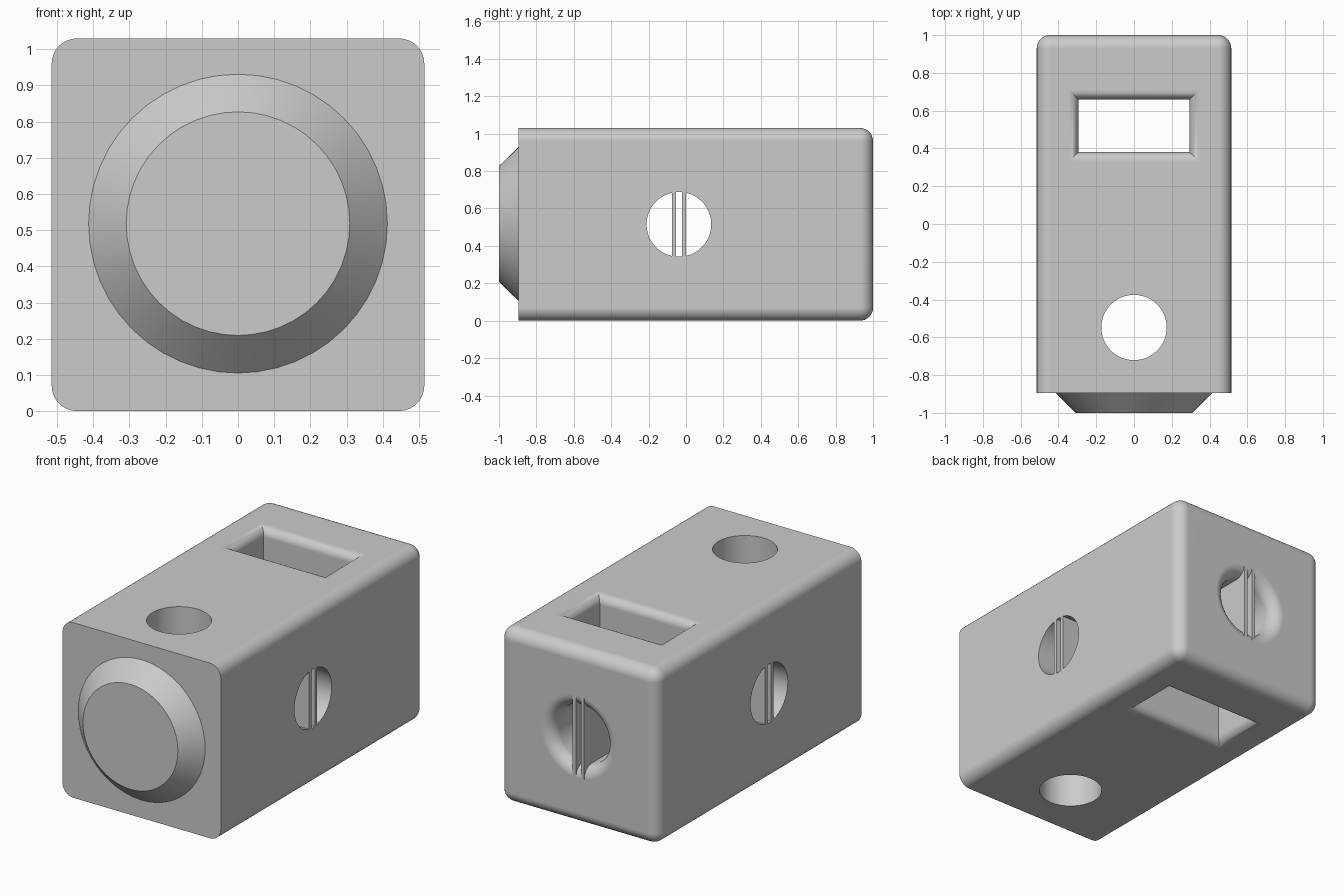
import bpy, bmesh, math
from mathutils import Matrix, Vector

default = bpy.data.objects.get("Cube")
if default:
    bpy.data.objects.remove(default, do_unlink=True)

HALF, FRONT, BACK, MID = 0.515, -0.895, 1.0, 0.515
ROUND = 0.07            # outer edge rounding
TO_X = Matrix.Rotation(math.pi / 2, 4, 'Y')
TO_Y = Matrix.Rotation(-math.pi / 2, 4, 'X')

grey = bpy.data.materials.new("light_grey")
grey.use_nodes = True
colour = (0.6, 0.6, 0.6, 1)
grey.diffuse_color = colour
grey.node_tree.nodes["Principled BSDF"].inputs["Base Color"].default_value = colour


def finish(name, bm):
    bmesh.ops.recalc_face_normals(bm, faces=bm.faces[:])
    mesh = bpy.data.meshes.new(name)
    bm.to_mesh(mesh)
    bm.free()
    mesh.materials.append(grey)
    obj = bpy.data.objects.new(name, mesh)
    bpy.context.collection.objects.link(obj)
    return obj


def box_mesh(low, high):
    bm = bmesh.new()
    low, high = Vector(low), Vector(high)
    bmesh.ops.create_cube(bm, size=1)
    for v in bm.verts:
        v.co = (low + high) / 2 + v.co * (high - low)
    return bm


def loft(name, outline, sections, turn, place):
    """Stack outlines along local z; sections are (height, outward offset)."""
    bm = bmesh.new()
    rings = [[bm.verts.new((x, y, h)) for x, y in outline(off)] for h, off in sections]
    for a, b in zip(rings, rings[1:]):
        for i in range(len(a)):
            j = (i + 1) % len(a)
            bm.faces.new((a[i], a[j], b[j], b[i]))
    bm.faces.new(rings[0])
    bm.faces.new(rings[-1])
    bm.transform(Matrix.Translation(place) @ turn)
    return finish(name, bm)


def circle(r, n=48):
    turns = [math.tau * i / n for i in range(n)]
    return lambda off: [((r + off) * math.cos(t), (r + off) * math.sin(t)) for t in turns]


def rectangle(a, b):
    return lambda off: [(sx * (a + off), sy * (b + off))
                        for sx, sy in ((-1, -1), (1, -1), (1, 1), (-1, 1))]


def flare(r, n=8):
    """Rounded mouth as (depth below surface, outward offset), from the surface in."""
    angles = [math.pi / 2 * i / n for i in range(n + 1)]
    return [(-0.1, r)] + [(r * (1 - math.cos(a)), r * (1 - math.sin(a))) for a in angles]


def activate(obj):
    bpy.ops.object.select_all(action='DESELECT')
    obj.select_set(True)
    bpy.context.view_layer.objects.active = obj


def cut(target, cutter):
    mod = target.modifiers.new("cut", 'BOOLEAN')
    mod.operation, mod.solver, mod.object = 'DIFFERENCE', 'EXACT', cutter
    activate(target)
    bpy.ops.object.modifier_apply(modifier=mod.name)
    bpy.data.objects.remove(cutter, do_unlink=True)


# Body: block rounded everywhere except around the front face
bm = box_mesh((-HALF, FRONT, 0), (HALF, BACK, 2 * MID))
edges = [e for e in bm.edges if any(v.co.y > 0 for v in e.verts)]
bmesh.ops.bevel(bm, geom=edges, offset=ROUND, segments=8, profile=0.5, affect='EDGES')
body = finish("body", bm)

# Side bore, leaving two upright bars
side = loft("side_bore", circle(0.173), [(-0.7, 0), (0.7, 0)], TO_X, (0, -0.038, MID))
for y in (-0.065, -0.011):
    cut(side, finish("bar_gap", box_mesh((-1, y - 0.011, 0), (1, y + 0.011, 1))))
cut(body, side)

# Back bore with a rounded mouth, also leaving two upright bars
sections = [(BACK - d, off) for d, off in flare(ROUND)] + [(0.5, 0)]
rear = loft("back_bore", circle(0.173), sections, TO_Y, (0, 0, MID))
for x in (-0.027, 0.027):
    cut(rear, finish("bar_gap", box_mesh((x - 0.011, 0, 0), (x + 0.011, 2, 1))))
cut(body, rear)

# Rectangular slot with rounded rims above and below
rim = flare(0.05)
sections = rim + [(2 * MID - d, off) for d, off in reversed(rim)]
cut(body, loft("slot", rectangle(0.295, 0.14), sections, Matrix(), (0, 0.52, 0)))

# Plain vertical hole near the front
cut(body, loft("top_hole", circle(0.173), [(-0.1, 0), (1.2, 0)], Matrix(), (0, -0.548, 0)))

# Tapered round cap on the front
cap = loft("front_cap", circle(0.413), [(-1.0, -0.104), (FRONT, 0), (FRONT + 0.02, 0)],
           TO_Y, (0, 0, MID + 0.003))

for obj in (body, cap):
    activate(obj)
    bpy.ops.object.shade_smooth_by_angle(angle=math.radians(30))
    weighted = obj.modifiers.new("flat_face_normals", 'WEIGHTED_NORMAL')
    weighted.keep_sharp = True
